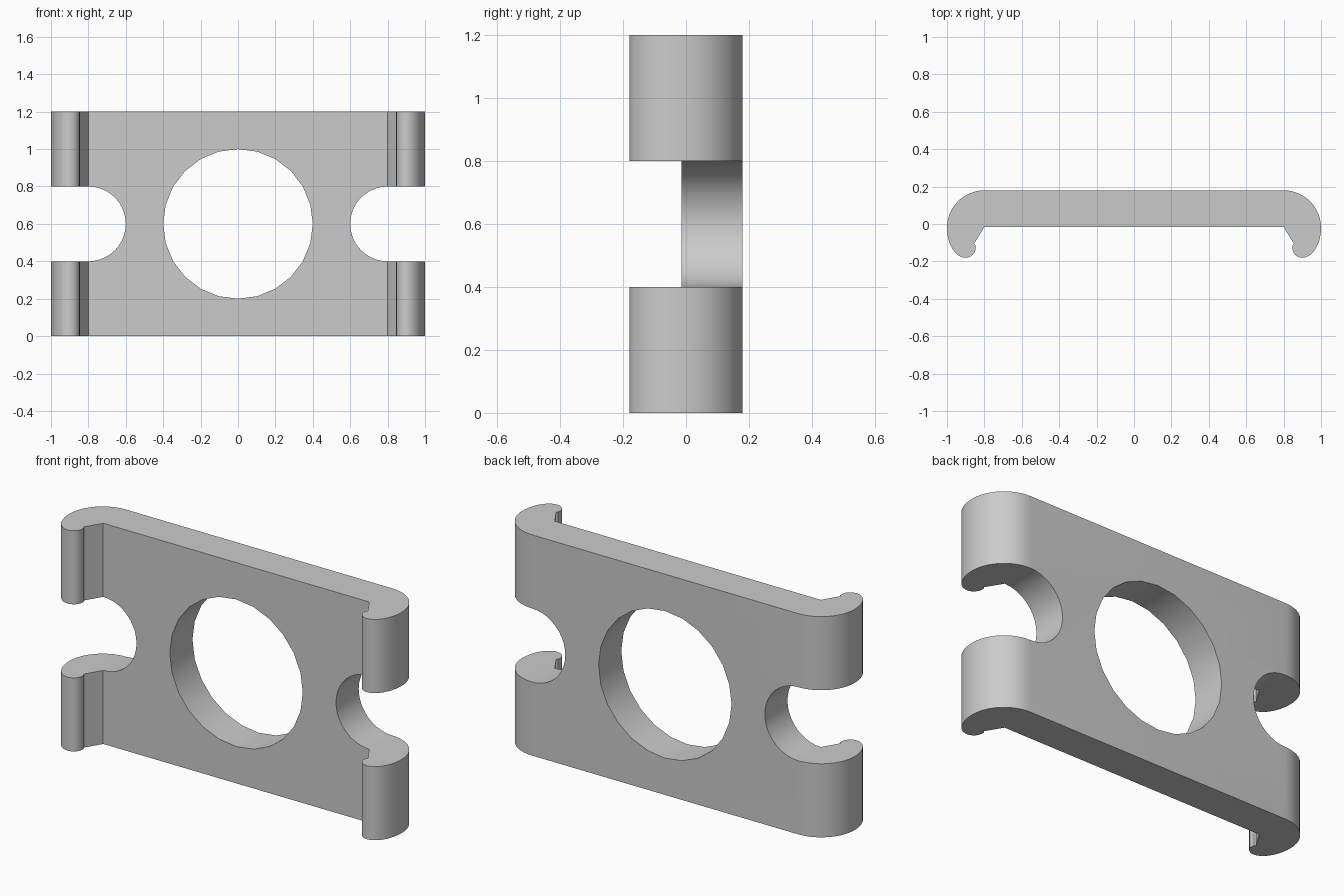
import bpy, bmesh
from math import sin, cos, pi, radians
from mathutils import Vector

if "Cube" in bpy.data.objects:
    bpy.data.objects.remove(bpy.data.objects["Cube"])


def prism(name, pts, direction):
    """Extrude a closed outline of 3D points along a direction."""
    bm = bmesh.new()
    face = bm.faces.new([bm.verts.new(p) for p in pts])
    out = bmesh.ops.extrude_face_region(bm, geom=[face])
    moved = [g for g in out["geom"] if isinstance(g, bmesh.types.BMVert)]
    bmesh.ops.translate(bm, verts=moved, vec=Vector(direction))
    bmesh.ops.recalc_face_normals(bm, faces=bm.faces)
    mesh = bpy.data.meshes.new(name)
    bm.to_mesh(mesh)
    bm.free()
    obj = bpy.data.objects.new(name, mesh)
    bpy.context.collection.objects.link(obj)
    return obj


def arc(cx, cy, rx, ry, a0, a1, n):
    steps = [radians(a0 + (a1 - a0) * i / n) for i in range(n + 1)]
    return [(cx + rx * cos(a), cy + ry * sin(a)) for a in steps]


# Right half of the clip cross-section: rounded shoulder, hook, inner lip
half = arc(0.8, -0.02, 0.2, 0.2, 90, 0, 12)
half += arc(0.9, -0.02, 0.1, 0.16, 0, -90, 10)[1:]
half += arc(0.9, -0.127, 0.054, 0.053, 270, 180, 6)[1:]
half += [(0.848, -0.113), (0.855, -0.106), (0.8, -0.015)]
outline = half + [(-x, y) for x, y in reversed(half)]
plate = prism("clip_plate", [(x, y, 0) for x, y in outline], (0, 0, 1.2))

# Central round hole and the two side slots
hole = [(x, -1, z) for x, z in arc(0, 0.6, 0.4, 0.4, 0, 345, 23)]
cutters = [prism("hole_cutter", hole, (0, 2, 0))]
for side, label in ((1, "right"), (-1, "left")):
    slot = arc(0.8, 0.6, 0.2, 0.2, 90, 270, 20) + [(1.2, 0.4), (1.2, 0.8)]
    cutters.append(prism(label + "_slot_cutter",
                         [(side * x, -1, z) for x, z in slot], (0, 2, 0)))

bpy.context.view_layer.objects.active = plate
plate.select_set(True)
for cutter in cutters:
    mod = plate.modifiers.new("cut", 'BOOLEAN')
    mod.operation = 'DIFFERENCE'
    mod.solver = 'EXACT'
    mod.object = cutter
    cutter.hide_render = True
    bpy.ops.object.modifier_apply(modifier=mod.name)
    bpy.data.objects.remove(cutter)

bpy.ops.object.shade_smooth_by_angle(angle=radians(30))
